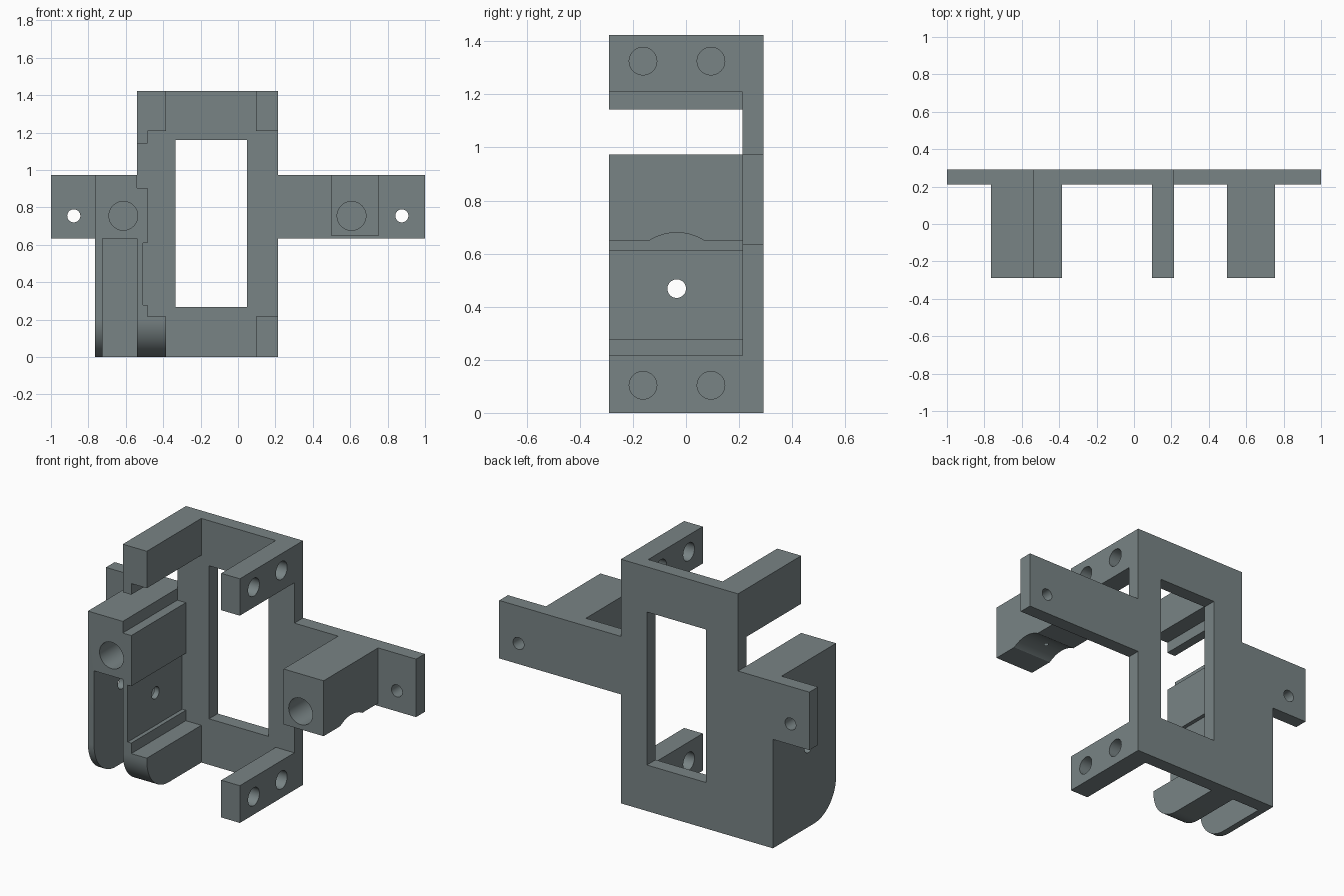
import bpy, bmesh, math

if "Cube" in bpy.data.objects:
    bpy.data.objects.remove(bpy.data.objects["Cube"])

grey = bpy.data.materials.new("slate_grey")
grey.diffuse_color = (0.19, 0.23, 0.235, 1)
grey.use_nodes = True
grey.node_tree.nodes["Principled BSDF"].inputs["Base Color"].default_value = grey.diffuse_color

FRONT, FACE, BACK = -0.29, 0.212, 0.292   # y of part fronts, plate front, plate back


def prism(name, pts, axis, lo, hi):
    """Extrude an outline: axis 'Y' takes (x, z) points, axis 'X' takes (y, z)."""
    bm = bmesh.new()
    place = (lambda p: (p[0], lo, p[1])) if axis == 'Y' else (lambda p: (lo, p[0], p[1]))
    face = bm.faces.new([bm.verts.new(place(p)) for p in pts])
    new = bmesh.ops.extrude_face_region(bm, geom=[face])["geom"]
    move = (0, hi - lo, 0) if axis == 'Y' else (hi - lo, 0, 0)
    bmesh.ops.translate(bm, vec=move, verts=[v for v in new if isinstance(v, bmesh.types.BMVert)])
    bmesh.ops.recalc_face_normals(bm, faces=bm.faces)
    mesh = bpy.data.meshes.new(name)
    bm.to_mesh(mesh)
    bm.free()
    mesh.materials.append(grey)
    ob = bpy.data.objects.new(name, mesh)
    bpy.context.collection.objects.link(ob)
    return ob


def rect(a0, a1, b0, b1):
    return [(a0, b0), (a1, b0), (a1, b1), (a0, b1)]


def circle(a, b, r, n=48):
    return [(a + r * math.cos(2 * math.pi * i / n), b + r * math.sin(2 * math.pi * i / n))
            for i in range(n)]


def cut(ob, *cutters):
    """Subtract the cutters, bake the result, then remove them."""
    for c in cutters:
        c.hide_render = True
        m = ob.modifiers.new("cut", 'BOOLEAN')
        m.operation, m.solver, m.object = 'DIFFERENCE', 'EXACT', c
    dg = bpy.context.evaluated_depsgraph_get()
    mesh = bpy.data.meshes.new_from_object(ob.evaluated_get(dg))
    ob.modifiers.clear()
    ob.data = mesh
    for c in cutters:
        bpy.data.objects.remove(c)


def hole(axis, a, b, r, lo=-2, hi=2):
    return prism("cutter", circle(a, b, r), axis, lo, hi)


# Back plate: frame, side arms and lower left panel, with window and screw holes
plate = prism("back_plate", [
    (-0.765, 0), (0.215, 0), (0.215, 0.635), (1, 0.635), (1, 0.973), (0.215, 0.973),
    (0.215, 1.423), (-0.54, 1.423), (-0.54, 0.973), (-1, 0.973), (-1, 0.635),
    (-0.765, 0.635)], 'Y', FACE, BACK)
cut(plate, prism("cutter", rect(-0.335, 0.048, 0.268, 1.16), 'Y', -1, 1),
    hole('Y', -0.878, 0.755, 0.035), hole('Y', 0.876, 0.755, 0.035))

# Right prongs with two cross holes each
for name, z0, z1, zh in (("upper_right_prong", 1.208, 1.423, 1.325),
                         ("lower_right_prong", 0, 0.217, 0.104)):
    prong = prism(name, rect(0.095, 0.215, z0, z1), 'Y', FRONT, FACE)
    cut(prong, *[hole('X', y, zh, 0.052) for y in (-0.162, 0.094)])

# Upper left prong with a small lip
prism("upper_left_prong", [
    (-0.54, 1.143), (-0.485, 1.143), (-0.485, 1.208), (-0.385, 1.208),
    (-0.385, 1.423), (-0.54, 1.423)], 'Y', FRONT, FACE)

# Left clamp: block on two slotted walls, stepped inner face
clamp = prism("left_clamp", [
    (-0.765, 0), (-0.725, 0), (-0.725, 0.635), (-0.54, 0.635), (-0.54, 0), (-0.385, 0),
    (-0.385, 0.217), (-0.485, 0.217), (-0.485, 0.278), (-0.508, 0.278), (-0.508, 0.61),
    (-0.485, 0.61), (-0.485, 0.905), (-0.54, 0.905), (-0.54, 0.973), (-0.765, 0.973)],
    'Y', FRONT, FACE)
R = 0.2   # rounded lower front corner
arc = [(FRONT + R - R * math.sin(t), R - R * math.cos(t))
       for t in [math.pi / 2 * i / 16 for i in range(17)]]
corner = prism("cutter", arc + [(FRONT - 0.1, R), (FRONT - 0.1, -0.1), (FRONT + R, -0.1)],
               'X', -1, 0)
cut(clamp, corner, hole('Y', -0.613, 0.755, 0.077), hole('X', -0.035, 0.468, 0.035))

# Right block with a bore and a shallow round relief underneath
block = prism("right_block", rect(0.497, 0.755, 0.65, 0.973), 'Y', FRONT, FACE)
cut(block, hole('Y', 0.607, 0.755, 0.077), hole('X', -0.035, 0.486, 0.193))

# Smooth the bores, keep edges sharp
bpy.ops.object.select_all(action='DESELECT')
for ob in bpy.context.collection.objects:
    ob.select_set(True)
bpy.context.view_layer.objects.active = plate
bpy.ops.object.shade_smooth_by_angle(angle=math.radians(30))
